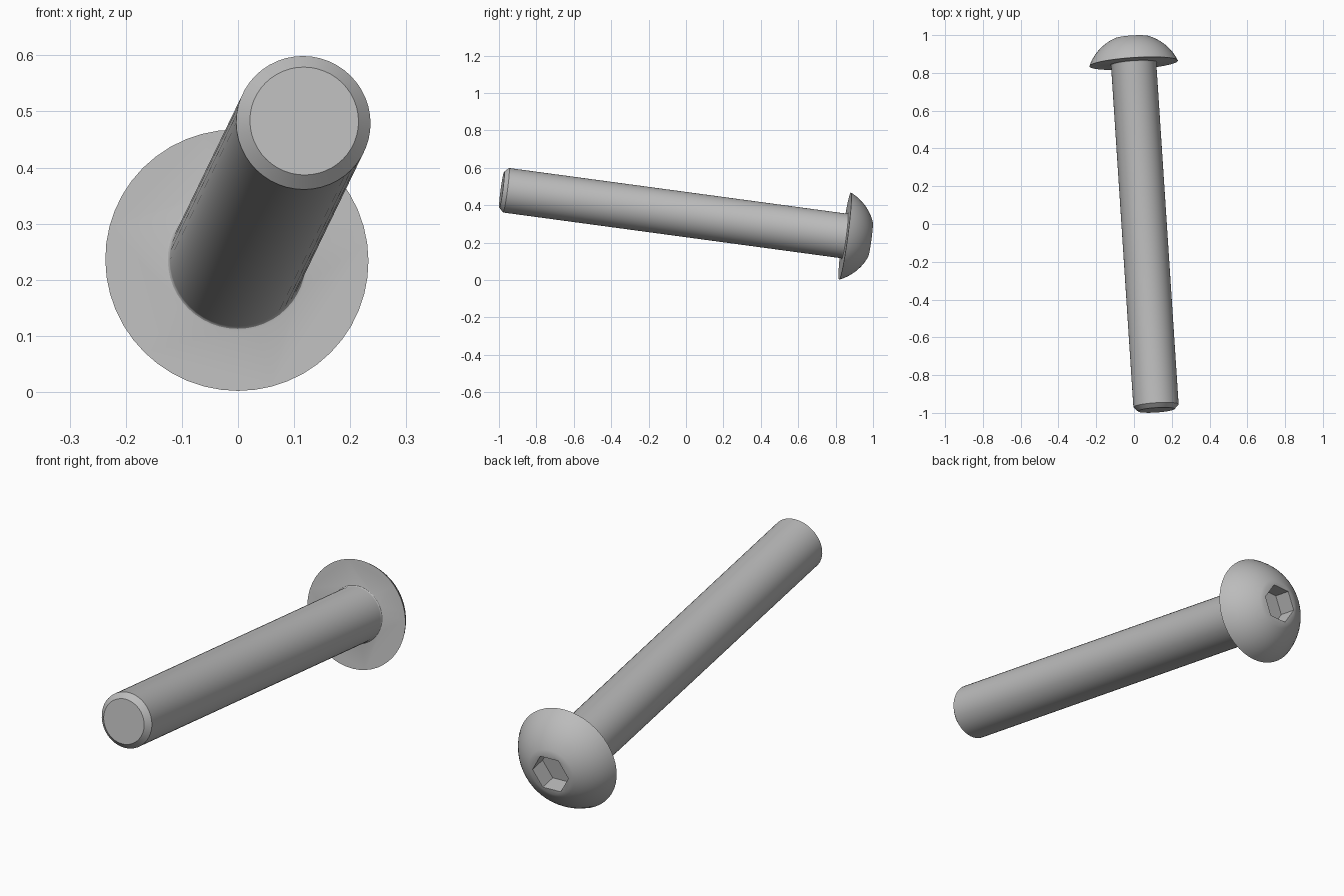
import bpy, bmesh, math
from mathutils import Vector, Matrix

old = bpy.data.objects.get("Cube")
if old:
    bpy.data.objects.remove(old, do_unlink=True)

SEGMENTS = 48
RIM_CENTRE = Vector((-0.002, 0.85, 0.235))
TIP_CENTRE = Vector((0.118, -0.985, 0.483))
HEAD_R, HEAD_H, FLAT_R = 0.235, 0.137, 0.095
SHAFT_R, CHAMFER, FILLET = 0.12, 0.023, 0.007
SOCKET_R, SOCKET_DEPTH = 0.086, 0.08

# Local frame: origin at the head rim, local z runs out through the head
axis = (RIM_CENTRE - TIP_CENTRE).normalized()
length = (RIM_CENTRE - TIP_CENTRE).length
side = axis.cross(Vector((0, 0, 1))).normalized()
up = axis.cross(side)
placement = Matrix.Translation(RIM_CENTRE) @ Matrix((side, up, axis)).transposed().to_4x4()

steel = bpy.data.materials.new("grey steel")
steel.use_nodes = True
grey = (0.5, 0.5, 0.5, 1)
steel.diffuse_color = grey
steel.node_tree.nodes["Principled BSDF"].inputs["Base Color"].default_value = grey


def add_object(name, bm):
    bmesh.ops.recalc_face_normals(bm, faces=bm.faces)
    mesh = bpy.data.meshes.new(name)
    bm.to_mesh(mesh)
    bm.free()
    mesh.materials.append(steel)
    obj = bpy.data.objects.new(name, mesh)
    obj.matrix_world = placement
    bpy.context.collection.objects.link(obj)
    return obj


def arc(cx, cz, r, start, end, steps):
    angles = [start + (end - start) * i / steps for i in range(steps + 1)]
    return [(cx + r * math.cos(a), cz + r * math.sin(a)) for a in angles]


# Half profile (radius, height): chamfered tip, shaft, root fillet, domed head
drop = (HEAD_R**2 - FLAT_R**2 - HEAD_H**2) / (2 * HEAD_H)
dome_r = math.hypot(HEAD_R, drop)
profile = [(0, -length), (SHAFT_R - CHAMFER, -length), (SHAFT_R, CHAMFER - length)]
profile += arc(SHAFT_R + FILLET, -FILLET, FILLET, math.pi, math.pi / 2, 3)
profile += arc(0, -drop, dome_r, math.atan2(drop, HEAD_R),
               math.atan2(drop + HEAD_H, FLAT_R), 12)
profile.append((0, HEAD_H))

# Screw body, revolved around its axis
bm = bmesh.new()
verts = [bm.verts.new((r, 0, z)) for r, z in profile]
edges = [bm.edges.new(pair) for pair in zip(verts, verts[1:])]
bmesh.ops.spin(bm, geom=verts + edges, cent=(0, 0, 0), axis=(0, 0, 1),
               angle=math.tau, steps=SEGMENTS, use_duplicate=False)
bmesh.ops.remove_doubles(bm, verts=bm.verts, dist=0.0001)
bmesh.ops.dissolve_limit(bm, angle_limit=0.001, verts=bm.verts, edges=bm.edges)
screw = add_object("button_head_screw", bm)

# Hexagonal socket cut into the head
bm = bmesh.new()
bmesh.ops.create_cone(bm, cap_ends=True, segments=6, radius1=SOCKET_R, radius2=SOCKET_R,
                      depth=2 * SOCKET_DEPTH,
                      matrix=Matrix.Translation((0, 0, HEAD_H)) @ Matrix.Rotation(math.pi / 2, 4, 'Z'))
# Turn the hexagon so that two corners lie on the local x axis
corner = max(bm.verts, key=lambda v: v.co.x).co
bmesh.ops.rotate(bm, verts=bm.verts, cent=(0, 0, 0),
                 matrix=Matrix.Rotation(-math.atan2(corner.y, corner.x), 3, 'Z'))
cutter = add_object("socket_cutter", bm)
cutter.hide_render = True

cut = screw.modifiers.new("hex socket", 'BOOLEAN')
cut.operation = 'DIFFERENCE'
cut.solver = 'EXACT'
cut.object = cutter

bpy.ops.object.select_all(action='DESELECT')
screw.select_set(True)
bpy.context.view_layer.objects.active = screw
bpy.ops.object.modifier_apply(modifier=cut.name)
bpy.data.objects.remove(cutter, do_unlink=True)
bpy.ops.object.shade_smooth_by_angle(angle=math.radians(30))
